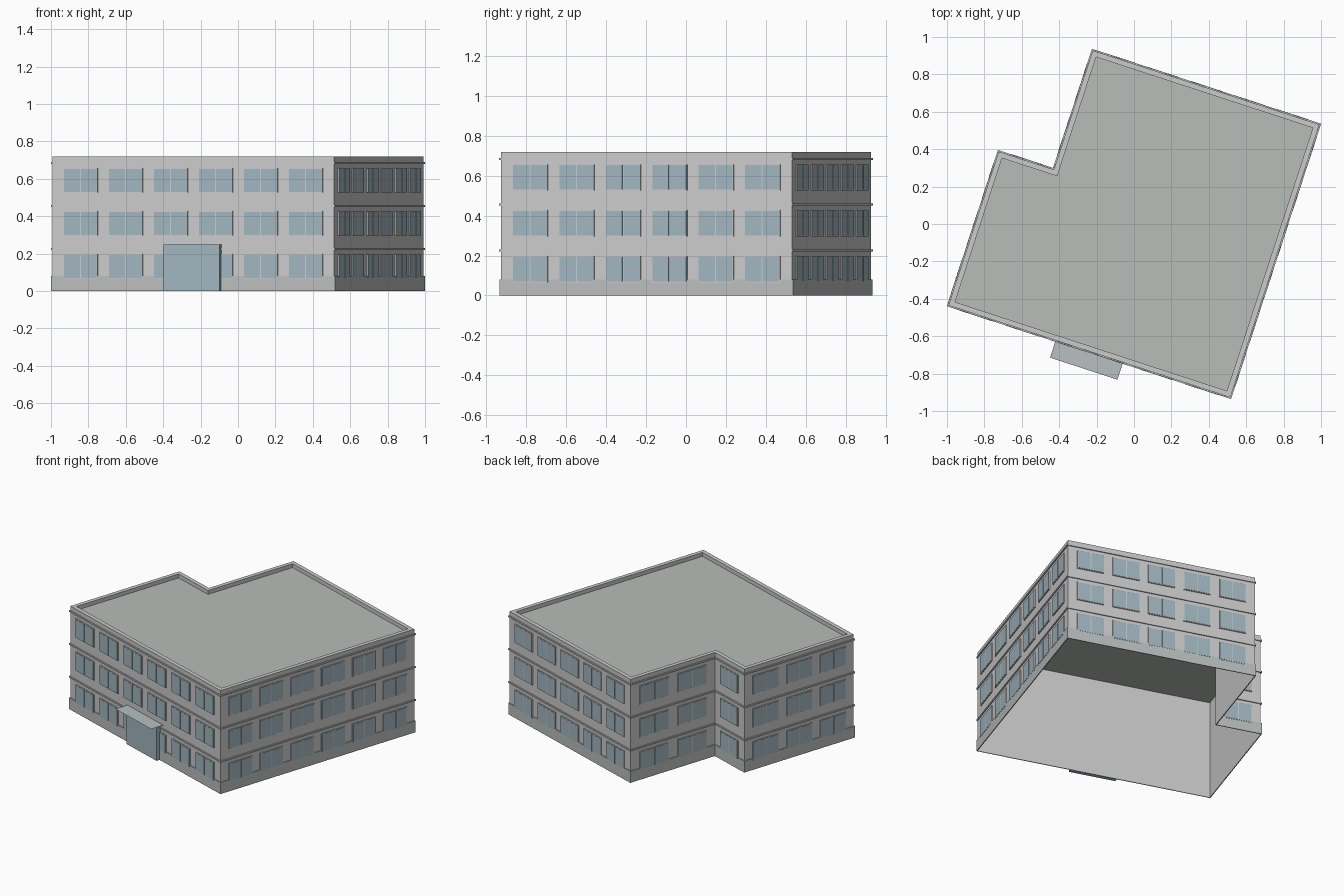
import bpy, bmesh, math
from mathutils import Vector

if "Cube" in bpy.data.objects:
    bpy.data.objects.remove(bpy.data.objects["Cube"])

# Building plan in its own axes; the whole block is turned 18.1 degrees
L, W, NX, NY = 1.585, 1.535, 0.31, 0.865
PLAN = [(0, 0), (L, 0), (L, W), (NX, W), (NX, NY), (0, NY)]
BAYS = [6, 6, 5, 2, 1, 3]
ANGLE = math.radians(-18.1)
ORIGIN = (-0.992, -0.435, 0)
TOP, ROOF = 0.72, 0.693


def material(name, rgb):
    m = bpy.data.materials.new(name)
    m.diffuse_color = (*rgb, 1)
    m.use_nodes = True
    m.node_tree.nodes["Principled BSDF"].inputs["Base Color"].default_value = m.diffuse_color
    return m


WALL = material("wall_grey", (0.62, 0.64, 0.64))
PLINTH = material("plinth_grey", (0.50, 0.52, 0.52))
ROOFING = material("roof_grey", (0.48, 0.51, 0.48))
GLASS = material("glass_blue", (0.36, 0.47, 0.53))
FRAME = material("frame_light", (0.72, 0.74, 0.73))
CANOPY = material("canopy_grey", (0.48, 0.52, 0.54))


def finish(name, bm, mat):
    me = bpy.data.meshes.new(name)
    bm.to_mesh(me)
    bm.free()
    me.materials.append(mat)
    ob = bpy.data.objects.new(name, me)
    ob.location = ORIGIN
    ob.rotation_euler.z = ANGLE
    bpy.context.collection.objects.link(ob)
    return ob


def offset(d):
    """Plan outline moved outwards by d."""
    out = []
    for i, p in enumerate(PLAN):
        a = (Vector(p) - Vector(PLAN[i - 1])).normalized()
        b = (Vector(PLAN[(i + 1) % 6]) - Vector(p)).normalized()
        out.append(Vector(p) + d * Vector((a.y + b.y, -a.x - b.x)))
    return out


def loops(bm, rings):
    """Skin through successive (offset, height) outlines; returns last ring."""
    last = None
    for d, z in rings:
        cur = [bm.verts.new((p.x, p.y, z)) for p in offset(d)]
        if last:
            for i in range(6):
                j = (i + 1) % 6
                bm.faces.new((last[i], last[j], cur[j], cur[i]))
        last = cur
    return last


def slab(bm, i, s0, s1, z0, z1, p0, p1):
    """Box on wall i: s along the wall, p outwards."""
    a, b = Vector(PLAN[i]), Vector(PLAN[(i + 1) % 6])
    d = (b - a).normalized()
    n = Vector((d.y, -d.x))
    v = []
    for z in (z0, z1):
        for s, p in ((s0, p1), (s1, p1), (s1, p0), (s0, p0)):
            q = a + d * s + n * p
            v.append(bm.verts.new((q.x, q.y, z)))
    for f in ((3, 2, 1, 0), (4, 5, 6, 7), (0, 1, 5, 4),
              (1, 2, 6, 5), (2, 3, 7, 6), (3, 0, 4, 7)):
        bm.faces.new([v[k] for k in f])


# Hollow outer walls with parapet
bm = bmesh.new()
loops(bm, [(0, 0), (0, TOP), (-0.028, TOP), (-0.028, ROOF)])
finish("walls", bm, WALL)

# Flat roof, underside visible as ceiling
bm = bmesh.new()
bm.faces.new([bm.verts.new((p.x, p.y, ROOF)) for p in offset(0)])
finish("roof", bm, ROOFING)

# Plinth and storey ledges
bm = bmesh.new()
loops(bm, [(0.0005, 0), (0.006, 0), (0.006, 0.08), (0.0005, 0.08)])
finish("plinth", bm, PLINTH)
for k, z in enumerate((0.22, 0.45, 0.68)):
    bm = bmesh.new()
    loops(bm, [(0.0005, z), (0.007, z), (0.007, z + 0.01), (0.0005, z + 0.01)])
    finish(f"ledge_{k + 1}", bm, WALL)

# Windows: frame plate with two panes in every bay of every storey
frames, panes = bmesh.new(), bmesh.new()
for i, n in enumerate(BAYS):
    length = (Vector(PLAN[(i + 1) % 6]) - Vector(PLAN[i])).length
    bay = (length - 0.066) / n
    h = bay * 0.365
    for k in range(n):
        c = 0.033 + bay * (k + 0.5)
        for z in (0.07, 0.30, 0.53):
            slab(frames, i, c - h - 0.004, c + h + 0.004, z - 0.004, z + 0.127, 0.0005, 0.0065)
            slab(panes, i, c - h, c - 0.003, z, z + 0.123, 0.0005, 0.008)
            slab(panes, i, c + 0.003, c + h, z, z + 0.123, 0.0005, 0.008)
finish("window_frames", frames, FRAME)
finish("window_panes", panes, GLASS)

# Glazed entrance with a thin canopy
bm = bmesh.new()
slab(bm, 0, 0.634, 0.95, 0, 0.249, 0.0005, 0.03)
finish("entrance", bm, GLASS)
bm = bmesh.new()
bm.faces.new([bm.verts.new((x, y, 0.253)) for x, y in
              ((0.603, -0.097), (0.982, -0.097), (0.982, 0), (0.603, 0))])
finish("entrance_canopy", bm, CANOPY)
